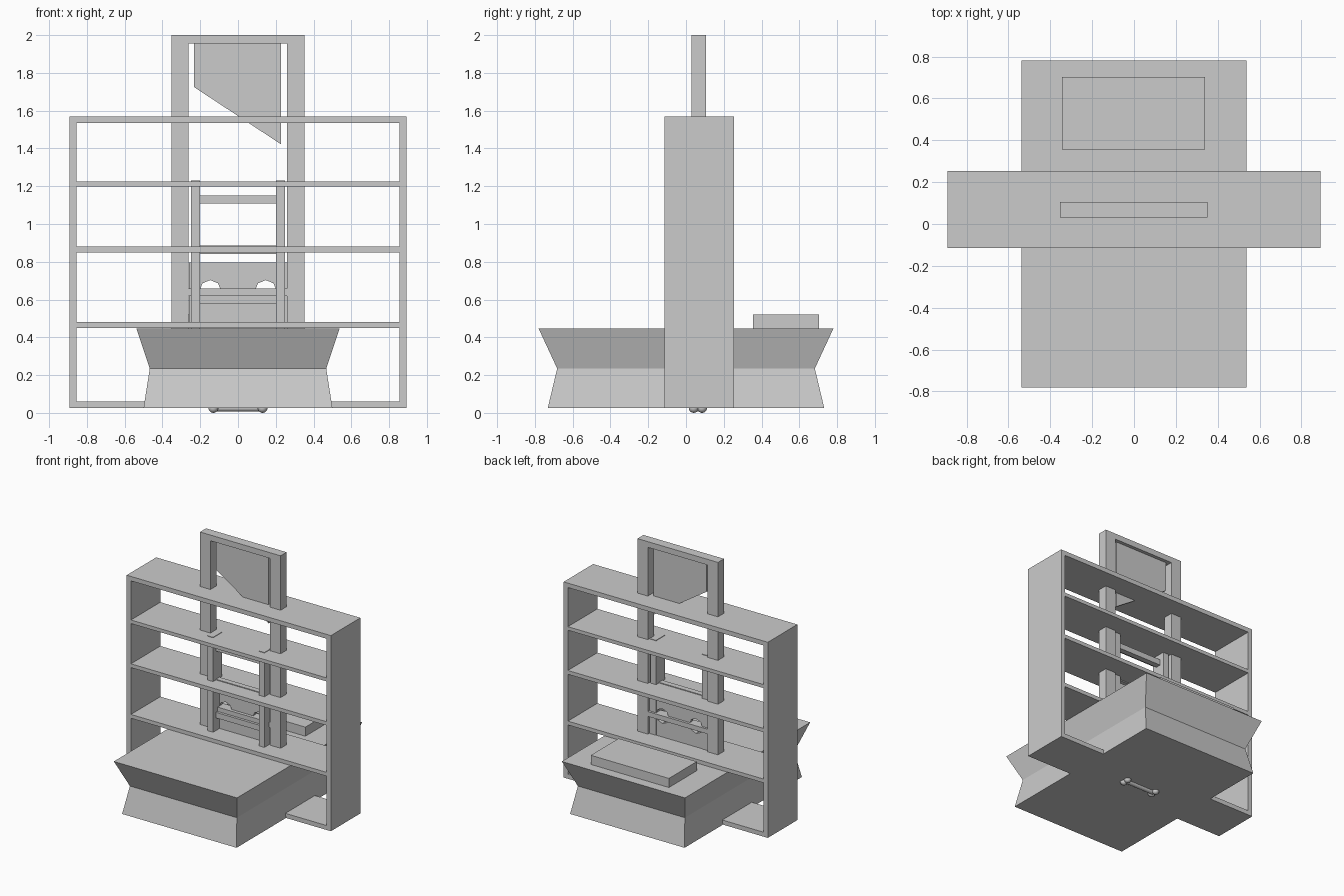
import bpy, bmesh, math
from mathutils import Matrix

if "Cube" in bpy.data.objects:
    bpy.data.objects.remove(bpy.data.objects["Cube"])


def finish(name, bm):
    bmesh.ops.recalc_face_normals(bm, faces=bm.faces)
    me = bpy.data.meshes.new(name)
    bm.to_mesh(me)
    bm.free()
    ob = bpy.data.objects.new(name, me)
    bpy.context.collection.objects.link(ob)
    return ob


def boxes(name, *ranges):
    """One object from boxes given as (x0, x1, y0, y1, z0, z1)."""
    bm = bmesh.new()
    for x0, x1, y0, y1, z0, z1 in ranges:
        m = (Matrix.Translation(((x0 + x1) / 2, (y0 + y1) / 2, (z0 + z1) / 2))
             @ Matrix.Diagonal((x1 - x0, y1 - y0, z1 - z0, 1)))
        bmesh.ops.create_cube(bm, size=1, matrix=m)
    return finish(name, bm)


def plate(name, outline, y0, y1):
    """Extrude an x-z outline from y0 to y1."""
    bm = bmesh.new()
    face = bm.faces.new([bm.verts.new((x, y0, z)) for x, z in outline])
    ext = bmesh.ops.extrude_face_region(bm, geom=[face])
    bmesh.ops.translate(bm, vec=(0, y1 - y0, 0),
                        verts=[v for v in ext["geom"] if isinstance(v, bmesh.types.BMVert)])
    return finish(name, bm)


# Open bookshelf
Y0, Y1 = -0.115, 0.253
for s, side in ((-1, "left"), (1, "right")):
    a, b = sorted((s * 0.855, s * 0.892))
    boxes("shelf_side_" + side, (a, b, Y0, Y1, 0.025, 1.57))
for i, (z0, z1) in enumerate([(0.025, 0.06), (0.45, 0.48), (0.85, 0.88), (1.198, 1.226), (1.535, 1.57)]):
    boxes(f"shelf_board_{i}", (-0.855, 0.855, Y0, Y1, z0, z1))

# Waisted stone altar: three stacked rectangles
bm = bmesh.new()
rings = [[bm.verts.new((sx * w, sy * d, z)) for sx, sy in ((-1, -1), (1, -1), (1, 1), (-1, 1))]
         for w, d, z in ((0.50, 0.732, 0.025), (0.467, 0.682, 0.235), (0.538, 0.781, 0.448))]
for lo, hi in zip(rings, rings[1:]):
    for i in range(4):
        j = (i + 1) % 4
        bm.faces.new((lo[i], lo[j], hi[j], hi[i]))
bm.faces.new(rings[0][::-1])
bm.faces.new(rings[-1])
finish("altar", bm)

# Closed book on the back of the altar
boxes("book", (-0.343, 0.34, 0.355, 0.703, 0.44, 0.52))

# Tall blade frame with slanted blade
boxes("blade_frame",
      (-0.353, -0.262, 0.03, 0.105, 0.026, 2.0),
      (0.26, 0.351, 0.03, 0.105, 0.026, 2.0),
      (-0.262, 0.26, 0.03, 0.105, 1.955, 2.0),
      (-0.262, 0.26, 0.03, 0.105, 0.62, 0.658))
plate("blade", [(-0.233, 1.955), (-0.233, 1.725), (0.228, 1.422), (0.228, 1.955)], 0.058, 0.078)

# Wrist boards with half-octagon notches along the split line
SPLIT, R = 0.645, 0.058
for name, s, edge in (("lower_wrist_board", -1, 0.48), ("upper_wrist_board", 1, 0.797)):
    pts = [(-0.26, edge), (-0.26, SPLIT)]
    for cx in (-0.147, 0.147):
        pts += [(cx - R * math.cos(k * math.pi / 4), SPLIT + s * R * math.sin(k * math.pi / 4))
                for k in range(5)]
    plate(name, pts + [(0.26, SPLIT), (0.26, edge)], 0.055, 0.085)

# Ladder standing between the frame posts
boxes("ladder",
      (-0.248, -0.2, -0.025, 0.088, 0.08, 1.23),
      (0.2, 0.248, -0.025, 0.088, 0.08, 1.23),
      *[(-0.2, 0.2, 0.01, 0.053, z, z + 0.044) for z in (0.32, 0.58, 0.842, 1.108)])

# Bone peeking out underneath: shaft and two knobs on each end
bm = bmesh.new()
bmesh.ops.create_cone(bm, cap_ends=True, segments=16, radius1=0.019, radius2=0.019, depth=0.25,
                      matrix=Matrix.Translation((0, 0.063, 0.026)) @ Matrix.Rotation(math.pi / 2, 4, 'Y'))
for sx in (-1, 1):
    for sy in (-1, 1):
        bmesh.ops.create_uvsphere(bm, u_segments=16, v_segments=10, radius=0.026,
                                  matrix=Matrix.Translation((sx * 0.13, 0.063 + sy * 0.022, 0.026)))
bone = finish("bone", bm)
bpy.context.view_layer.objects.active = bone
bone.select_set(True)
bpy.ops.object.shade_smooth_by_angle()
